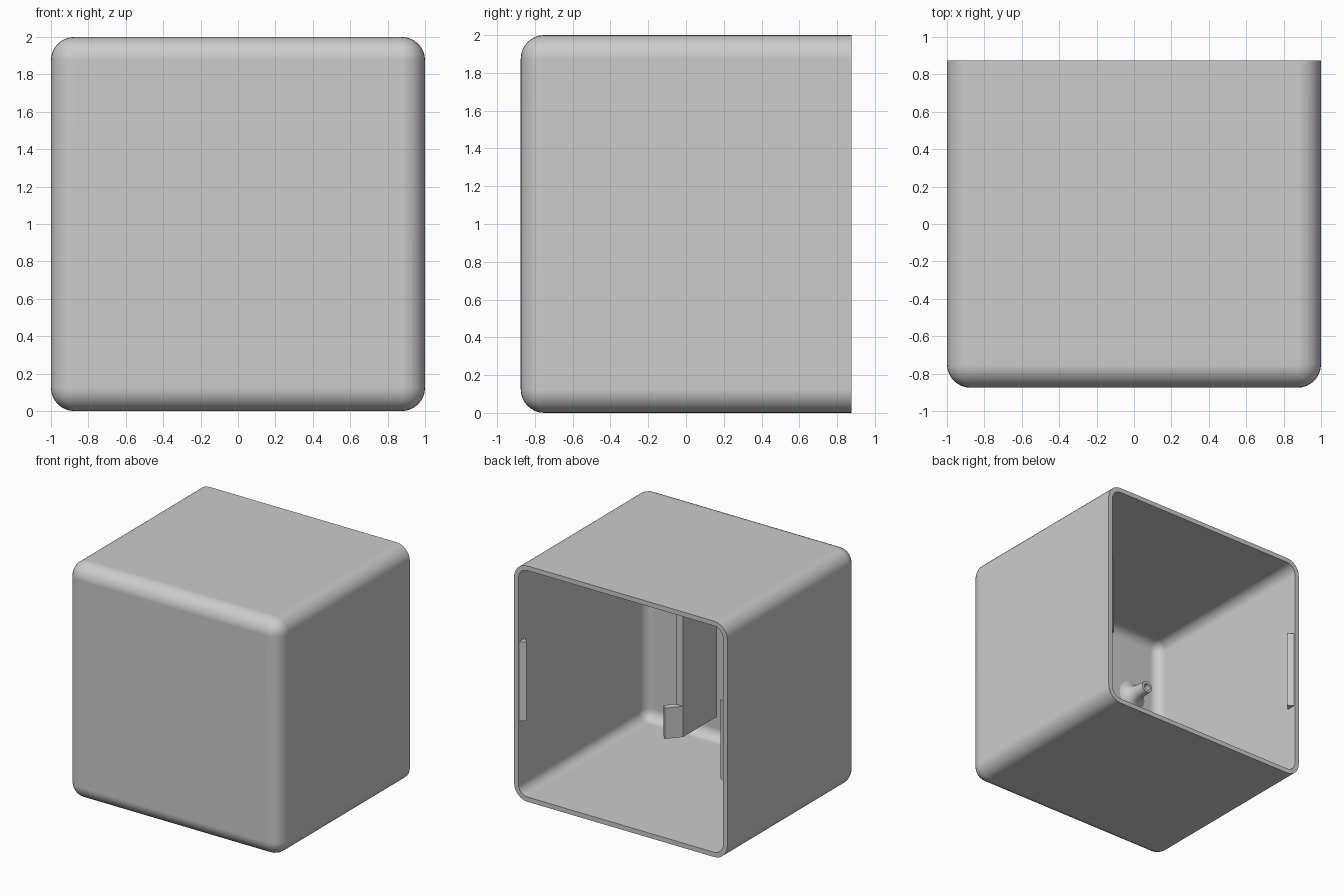
import bpy, bmesh, math
from mathutils import Matrix, Vector

if "Cube" in bpy.data.objects:
    bpy.data.objects.remove(bpy.data.objects["Cube"], do_unlink=True)

WALL = 0.04
HALF_Y = 0.875
RADIUS = 0.125

grey = bpy.data.materials.new("plain_grey")
grey.use_nodes = True
grey.diffuse_color = (0.6, 0.6, 0.6, 1)
grey.node_tree.nodes["Principled BSDF"].inputs["Base Color"].default_value = (0.6, 0.6, 0.6, 1)


def add_object(name, bm):
    mesh = bpy.data.meshes.new(name)
    bm.to_mesh(mesh)
    bm.free()
    mesh.materials.append(grey)
    obj = bpy.data.objects.new(name, mesh)
    bpy.context.collection.objects.link(obj)
    bpy.ops.object.select_all(action='DESELECT')
    obj.select_set(True)
    bpy.context.view_layer.objects.active = obj
    return obj


def prism(name, outline, z_low, z_high):
    """Extrude a plan outline (x, y) upwards."""
    bm = bmesh.new()
    face = bm.faces.new([bm.verts.new((x, y, z_low)) for x, y in outline])
    top = bmesh.ops.extrude_face_region(bm, geom=[face])["geom"]
    bmesh.ops.translate(bm, vec=(0, 0, z_high - z_low),
                        verts=[v for v in top if isinstance(v, bmesh.types.BMVert)])
    bmesh.ops.recalc_face_normals(bm, faces=bm.faces)
    return add_object(name, bm)


# Shell: rounded box, open at the back, with an even wall
bm = bmesh.new()
bmesh.ops.create_cube(bm, size=2, matrix=Matrix.Translation((0, 0, 1)) @ Matrix.Diagonal((1, HALF_Y, 1, 1)))
back = [f for f in bm.faces if f.normal.y > 0.9]
bmesh.ops.delete(bm, geom=back, context='FACES_ONLY')
edges = [e for e in bm.edges if not e.is_boundary]
bmesh.ops.bevel(bm, geom=edges, offset=RADIUS, offset_type='OFFSET', segments=8,
                profile=0.5, affect='EDGES')
bmesh.ops.recalc_face_normals(bm, faces=bm.faces)
if max(bm.faces, key=lambda f: f.calc_area()).normal.dot(
        max(bm.faces, key=lambda f: f.calc_area()).calc_center_median() - Vector((0, 0, 1))) < 0:
    bmesh.ops.reverse_faces(bm, faces=bm.faces)
shell = add_object("shell", bm)
thick = shell.modifiers.new("wall", 'SOLIDIFY')
thick.thickness = WALL
thick.offset = -1
thick.use_even_offset = True
bpy.ops.object.modifier_apply(modifier=thick.name)
bpy.ops.object.shade_smooth_by_angle(angle=math.radians(35))
weighted = shell.modifiers.new("flat_sides", 'WEIGHTED_NORMAL')
weighted.keep_sharp = True

# Snap lugs on both side walls, just inside the rim
for name, side in (("left_lug", 1), ("right_lug", -1)):
    wall_x = 1 - WALL
    outline = [(wall_x, 0.865), (wall_x - 0.05, 0.835), (wall_x, 0.785)]
    prism(name, [(side * x, y) for x, y in outline], 0.66, 1.33)

# Upright bracket plate on the front wall, with flared lips at its ends
front_y = -HALF_Y + WALL
prism("bracket_plate", [(0.30, front_y), (0.365, front_y), (0.365, -0.39), (0.30, -0.39)], 0.22, 1.78)
lip = [(0.30, -0.39), (0.395, -0.28), (0.435, -0.32), (0.365, -0.40)]
for name, low in (("lower_lip", 0.22), ("upper_lip", 1.52)):
    prism(name, lip, low, low + 0.26)

# Hollow post with a flared foot, turned around the y axis
profile = [(0.13, 0), (0.095, 0.012), (0.07, 0.04), (0.055, 0.09), (0.05, 0.19), (0.028, 0.19), (0.028, 0.05), (0, 0.05)]
bm = bmesh.new()
verts = [bm.verts.new((r, y, 0)) for r, y in profile]
line = [bm.edges.new(pair) for pair in zip(verts, verts[1:])]
bmesh.ops.spin(bm, geom=verts + line, cent=(0, 0, 0), axis=(0, 1, 0),
               angle=math.tau, steps=32)
bmesh.ops.remove_doubles(bm, verts=bm.verts, dist=0.0005)
bmesh.ops.recalc_face_normals(bm, faces=bm.faces)
tip = max(bm.faces, key=lambda f: f.calc_center_median().y)
if tip.normal.y < 0:
    bmesh.ops.reverse_faces(bm, faces=bm.faces)
bmesh.ops.translate(bm, vec=(-0.68, front_y, 1.4), verts=bm.verts)
add_object("post", bm)
bpy.ops.object.shade_smooth_by_angle(angle=math.radians(40))
